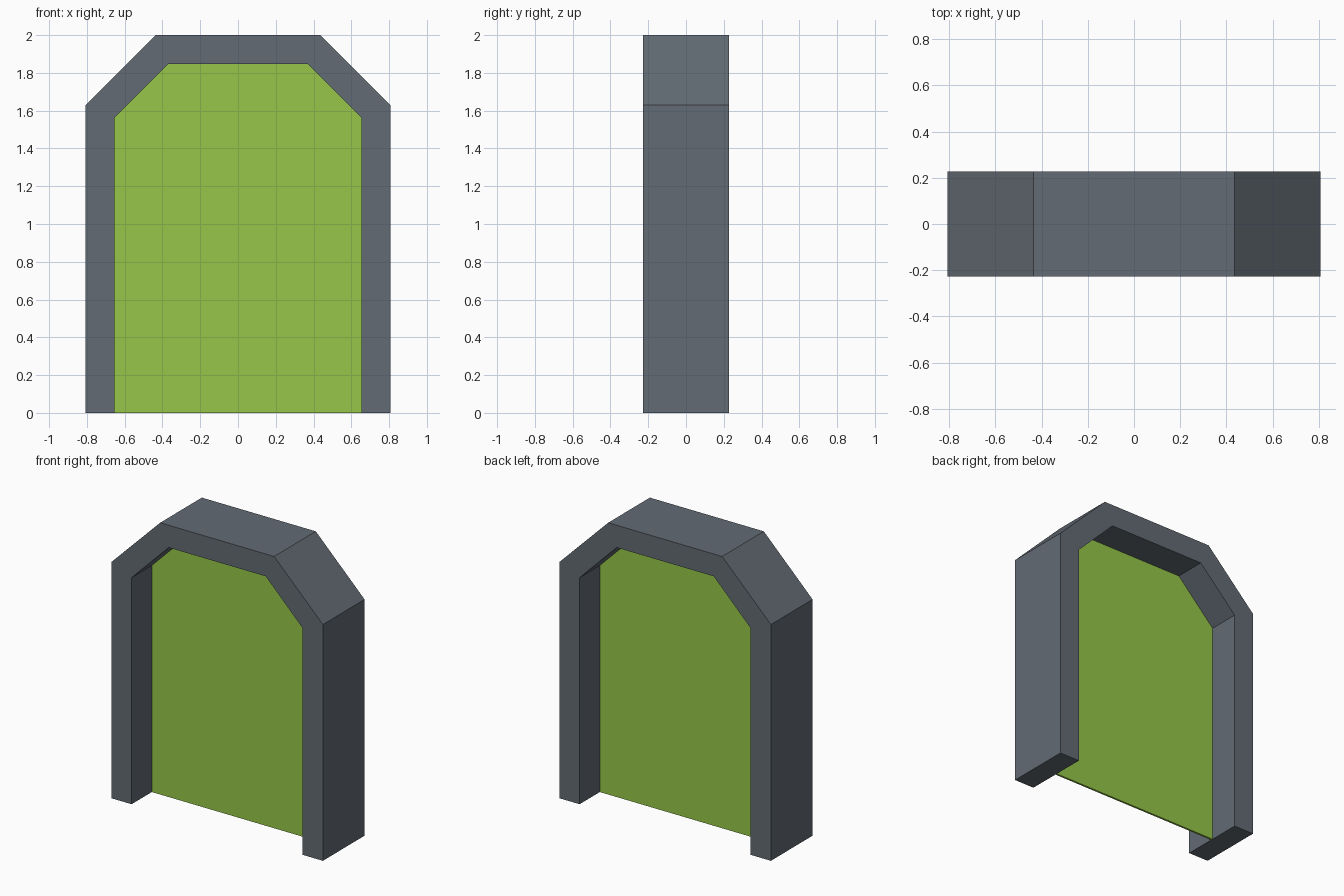
import bpy, bmesh

if "Cube" in bpy.data.objects:
    bpy.data.objects.remove(bpy.data.objects["Cube"])


def material(name, rgb):
    m = bpy.data.materials.new(name)
    m.diffuse_color = (*rgb, 1)
    m.use_nodes = True
    m.node_tree.nodes["Principled BSDF"].inputs["Base Color"].default_value = m.diffuse_color
    return m


def arch(half_w, shoulder_z, half_top, top_z):
    # Chamfered arch outline from left foot to right foot
    left = [(-half_w, 0), (-half_w, shoulder_z), (-half_top, top_z)]
    return left + [(-x, z) for x, z in reversed(left)]


def build(name, outlines, half_depth, mat):
    # Extrude flat (x, z) polygons symmetrically about y = 0
    bm = bmesh.new()
    for pts in outlines:
        bm.faces.new([bm.verts.new((x, -half_depth, z)) for x, z in pts])
    bmesh.ops.remove_doubles(bm, verts=bm.verts[:], dist=1e-5)
    out = bmesh.ops.extrude_face_region(bm, geom=bm.faces[:], use_keep_orig=True)
    verts = [g for g in out["geom"] if isinstance(g, bmesh.types.BMVert)]
    bmesh.ops.translate(bm, verts=verts, vec=(0, 2 * half_depth, 0))
    bmesh.ops.recalc_face_normals(bm, faces=bm.faces[:])
    me = bpy.data.meshes.new(name)
    bm.to_mesh(me)
    bm.free()
    me.materials.append(mat)
    ob = bpy.data.objects.new(name, me)
    bpy.context.collection.objects.link(ob)
    return ob


grey = material("slate grey", (0.124, 0.147, 0.172))
green = material("lime green", (0.305, 0.565, 0.065))

outer = arch(0.807, 1.63, 0.435, 2.0)
inner = arch(0.653, 1.563, 0.37, 1.846)

# Frame: one quad per arch segment between the outer and inner outlines
segments = [(outer[i], outer[i + 1], inner[i + 1], inner[i]) for i in range(5)]
build("door_frame", segments, 0.227, grey)

# Thin panel filling the opening at mid depth
build("door_panel", [inner], 0.007, green)
